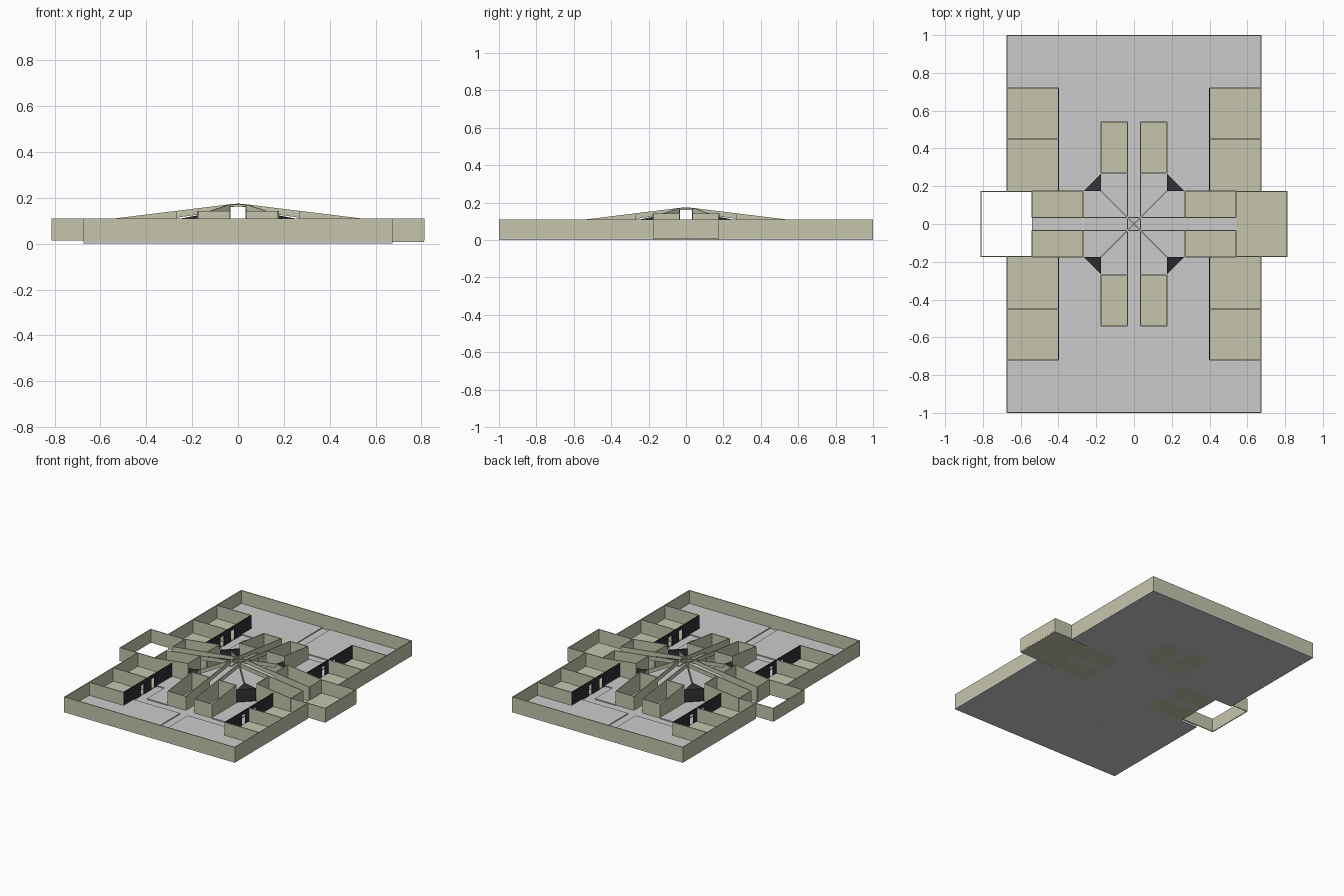
import bpy, bmesh
from mathutils import Vector

if "Cube" in bpy.data.objects:
    bpy.data.objects.remove(bpy.data.objects["Cube"])


def material(name, rgb):
    m = bpy.data.materials.new(name)
    m.diffuse_color = (*rgb, 1)
    m.use_nodes = True
    m.node_tree.nodes["Principled BSDF"].inputs["Base Color"].default_value = m.diffuse_color
    return m


BEIGE = material("beige_plaster", (0.56, 0.56, 0.42))
DARK = material("dark_panel", (0.03, 0.03, 0.035))
T = 0.006          # wall thickness
TOP = 0.11         # wall height
FLOOR = 0.012
SIDES = (-1, 1)


def mesh(name, verts, faces, mat=None):
    bm = bmesh.new()
    vs = [bm.verts.new(v) for v in verts]
    for f in faces:
        bm.faces.new([vs[i] for i in f])
    bmesh.ops.recalc_face_normals(bm, faces=bm.faces)
    me = bpy.data.meshes.new(name)
    bm.to_mesh(me)
    bm.free()
    ob = bpy.data.objects.new(name, me)
    bpy.context.collection.objects.link(ob)
    if mat:
        me.materials.append(mat)
    return ob


HEX = [(0, 1, 2, 3), (4, 5, 6, 7), (0, 1, 5, 4), (1, 2, 6, 5), (2, 3, 7, 6), (3, 0, 4, 7)]


def block(name, x0, x1, y0, y1, z0, z1, mat=None):
    xy = [(x0, y0), (x1, y0), (x1, y1), (x0, y1)]
    return mesh(name, [(*p, z) for z in (z0, z1) for p in xy], HEX, mat)


def wall(name, p, q, z0=0.0, z1=TOP, mat=BEIGE, q0=None, q1=None):
    """Thin upright panel from p to q; q0 and q1 give other heights at q."""
    q0 = z0 if q0 is None else q0
    q1 = z1 if q1 is None else q1
    p, q = Vector(p), Vector(q)
    d = (q - p).normalized()
    n = Vector((-d.y, d.x)) * T / 2
    rim = [p - n, q - n, q + n, p + n]
    low, high = (z0, q0, q0, z0), (z1, q1, q1, z1)
    verts = [(c.x, c.y, z) for zs in (low, high) for c, z in zip(rim, zs)]
    return mesh(name, verts, HEX, mat)


def roof(r):
    """Height of the roof slope at a distance from the centre."""
    return 0.172 - (r - 0.035) * 0.062 / 0.505


# ground slab, leaving out the wings and the rooms of the side arms
for s in SIDES:
    block("ground_slab", -0.675, 0.675, *sorted((s * 0.175, s)), 0, 0.01)
    block("corridor_floor", *sorted((s * 0.27, s * 0.54)), -0.035, 0.035, 0, 0.01)
block("centre_floor", -0.27, 0.27, -0.175, 0.175, 0, 0.01)

# raised paving beside the paths, and outer walls
e = 1 - T / 2
w = 0.675 - T / 2
for sx in SIDES:
    for sy in SIDES:
        def pad(name, x0, x1, y0, y1, z0, z1, mat=None):
            block(name, *sorted((sx * x0, sx * x1)), *sorted((sy * y0, sy * y1)), z0, z1, mat)

        def mw(name, p, q, *a, **k):
            wall(name, (sx * p[0], sy * p[1]), (sx * q[0], sy * q[1]), *a, **k)

        pad("yard_paving", 0.03, 0.672, 0.72, 0.997, 0.009, 0.017)
        pad("yard_paving_inner", 0.03, 0.4, 0.61, 0.72, 0.009, 0.017)
        pad("garden_bed", 0.175, 0.335, 0.175, 0.55, 0.009, 0.017)
        pad("garden_bed_side", 0.335, 0.4, 0.175, 0.35, 0.009, 0.017)

        # perimeter
        mw("end_wall", (0, e), (0.675, e))
        mw("side_wall", (w, 0.175), (w, 1))

        # corner rooms
        pad("room_floor", 0.4, 0.672, 0.175, 0.72, 0.009, 0.015, BEIGE)
        for y in (0.45, 0.72):
            mw("room_wall", (0.4, y), (0.675, y))
        for y0, y1 in ((0.175, 0.37), (0.41, 0.49), (0.53, 0.72)):
            mw("dark_front_wall", (0.4, y0), (0.4, y1), 0.01, mat=DARK)
        for y in (0.37, 0.49):
            mw("door_lintel", (0.4, y), (0.4, y + 0.04), 0.085, mat=DARK)

        # rooms on the four arms, with tops following the roof slope
        for swap in (False, True):
            def P(a, b):
                return (b, a) if swap else (a, b)
            for b in (0.035, 0.175):
                mw("arm_wall", P(0.54, b), P(0.27, b), 0, roof(0.54), q1=roof(0.27))
            mw("arm_end_wall", P(0.54, 0.035), P(0.54, 0.175))
            mw("arm_inner_wall", P(0.27, 0.035), P(0.27, 0.175), 0, roof(0.27))
            # sloping beams to the hub
            mw("roof_beam", P(0.27, 0.035), P(0.035, 0.035), roof(0.27) - 0.03,
               roof(0.27), q0=roof(0.035) - 0.025, q1=roof(0.035))
            (x0, y0), (x1, y1) = P(0.27, 0.035), P(0.54, 0.175)
            pad("arm_room_floor", x0, x1, y0, y1, 0, 0.014, BEIGE)

        # diagonal beam
        mw("diagonal_beam", (0.175, 0.175), (0.035, 0.035), 0.095, 0.125,
           q0=0.147, q1=0.172)
        mw("hub_cross", (0.035, 0.035), (0, 0), 0.160, 0.172, q0=0.163, q1=0.175)

        # dark corner bay: diagonal wall with a sloping triangular roof
        pts = [(0.265, 0.175, 0.01), (0.175, 0.265, 0.01),
               (0.175, 0.265, 0.107), (0.265, 0.175, 0.107), (0.175, 0.175, 0.124)]
        mesh("dark_corner_bay", [(sx * x, sy * y, z) for x, y, z in pts],
             [(0, 1, 2, 3), (3, 2, 4)], DARK)

        # wing sides
        mw("wing_side_wall", (0.54, 0.172), (0.812, 0.172), 0.015)

# hub frame
for s in SIDES:
    wall("hub_frame", (-0.035, s * 0.035), (0.035, s * 0.035), 0.162, 0.172)
    wall("hub_frame", (s * 0.035, -0.035), (s * 0.035, 0.035), 0.162, 0.172)
    wall("wing_end_wall", (s * 0.81, -0.175), (s * 0.81, 0.175), 0.015)

# only the right wing has a floor
block("right_wing_floor", 0.54, 0.812, -0.175, 0.175, 0.008, 0.016, BEIGE)
